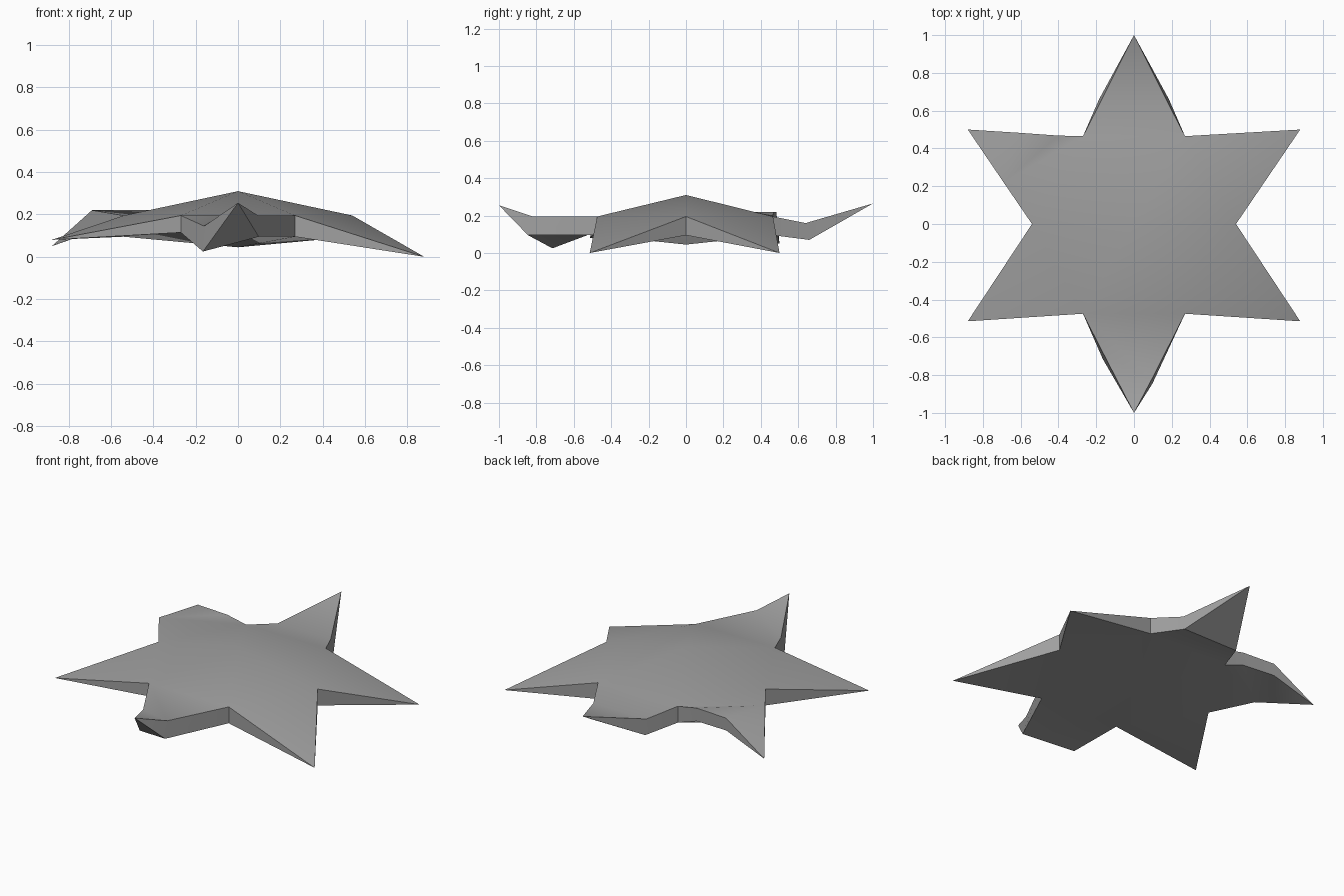
import bpy, bmesh, math
from mathutils import Vector

if "Cube" in bpy.data.objects:
    bpy.data.objects.remove(bpy.data.objects["Cube"], do_unlink=True)

# Single grey material
grey = bpy.data.materials.new("stone_grey")
grey.use_nodes = True
colour = (0.35, 0.35, 0.35, 1)
grey.diffuse_color = colour
grey.node_tree.nodes["Principled BSDF"].inputs["Base Color"].default_value = colour

bm = bmesh.new()


def pair(x, y, top, bottom, spread=1.0):
    """A rim corner: an upper vertex and a lower one, which may sit further out."""
    return (bm.verts.new((x, y, top)), bm.verts.new((x * spread, y * spread, bottom)))


def face(*verts):
    unique = list(dict.fromkeys(verts))
    if len(unique) > 2:
        bm.faces.new(unique)


# Body: shallow domed hexagon, its corners being the valleys between arms
RIM, UNDER = 0.195, 0.095
valleys = [pair(0.54, 0, RIM, UNDER), pair(0.27, 0.465, RIM, UNDER),
           pair(-0.27, 0.465, RIM, UNDER), pair(-0.54, 0, RIM, UNDER),
           pair(-0.27, -0.475, RIM, 0.115), pair(0.27, -0.475, RIM, UNDER)]
centre = (bm.verts.new((0, 0, 0.31)), bm.verts.new((0, 0, 0.045)))

# Arms counterclockwise: tip, then bend corners on each edge
arms = [
    ((0.88, 0.5, 0), [], []),
    ((0, 1, 0.265), [pair(0.18, 0.64, 0.16, 0.07, 1.03)],
     [pair(-0.18, 0.64, 0.16, 0.07, 1.03)]),
    ((-0.88, 0.5, 0.05),
     [pair(-0.4, 0.468, 0.22, 0.14), pair(-0.61, 0.483, 0.22, 0.145)],
     [pair(-0.69, 0.22, 0.22, 0.12)]),
    ((-0.88, -0.515, 0.08), [], []),
    ((0, -1, 0.255), [pair(-0.16, -0.69, 0.145, 0.025, 1.035)],
     [pair(0.095, -0.82, 0.195, 0.095, 1.03)]),
    ((0.88, -0.515, 0), [], []),
]

for i, (tip, first_bends, second_bends) in enumerate(arms):
    start, end = valleys[i], valleys[(i + 1) % len(valleys)]
    point = bm.verts.new(tip)
    first, second = [start] + first_bends, [end] + second_bends
    steps = max(len(first), len(second))
    for edge in (first, second):
        edge += [edge[-1]] * (steps - len(edge))
        edge.append((point, point))
        # Side wall
        for a, b in zip(edge, edge[1:]):
            if a is not b:
                face(a[0], b[0], b[1], a[1])
    # Upper and lower skins, with the matching body wedge
    for side in (0, 1):
        face(centre[side], start[side], end[side])
        for k in range(steps):
            face(first[k][side], first[k + 1][side],
                 second[k + 1][side], second[k][side])

bmesh.ops.recalc_face_normals(bm, faces=bm.faces[:])
mesh = bpy.data.meshes.new("star_body")
bm.to_mesh(mesh)
bm.free()
mesh.materials.append(grey)
star = bpy.data.objects.new("star_body", mesh)
bpy.context.collection.objects.link(star)

# Soft shading over the dome, crisp rim
bpy.ops.object.select_all(action="DESELECT")
star.select_set(True)
bpy.context.view_layer.objects.active = star
bpy.ops.object.shade_smooth_by_angle(angle=math.radians(35))
